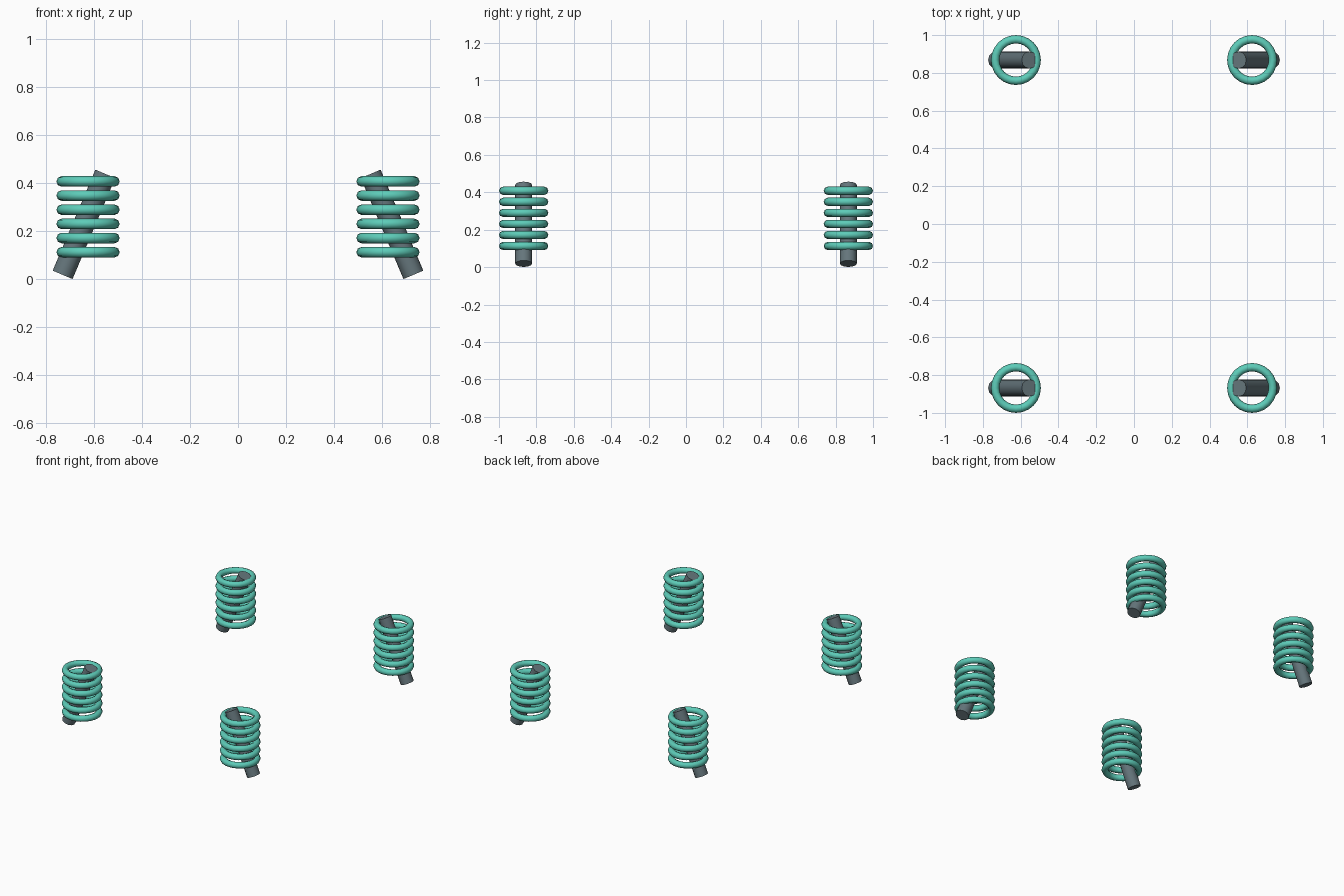
import bpy
from math import radians

if "Cube" in bpy.data.objects:
    bpy.data.objects.remove(bpy.data.objects["Cube"])


def material(name, rgb):
    m = bpy.data.materials.new(name)
    m.diffuse_color = (*rgb, 1)
    m.use_nodes = True
    m.node_tree.nodes["Principled BSDF"].inputs["Base Color"].default_value = m.diffuse_color
    return m


teal = material("teal", (0.11, 0.60, 0.48))
slate = material("slate", (0.13, 0.18, 0.20))


def finish(name, mat):
    ob = bpy.context.object
    ob.name = name
    ob.data.materials.append(mat)
    bpy.ops.object.shade_smooth_by_angle(angle=radians(50))


for sx, side in ((-1, "left"), (1, "right")):
    for sy, end in ((-1, "front"), (1, "back")):
        # Damper rod, leaning inwards at the top
        bpy.ops.mesh.primitive_cylinder_add(
            vertices=12, radius=0.045, depth=0.457,
            location=(sx * 0.642, sy * 0.868, 0.229), rotation=(0, -sx * 0.4, 0))
        finish(f"{end}_{side}_damper_rod", slate)
        # Spring made of stacked rings
        for i in range(6):
            bpy.ops.mesh.primitive_torus_add(
                major_segments=24, minor_segments=8,
                major_radius=0.11, minor_radius=0.022,
                location=(sx * 0.625, sy * 0.868, 0.113 + i * 0.059))
            finish(f"{end}_{side}_spring_coil_{i + 1}", teal)
